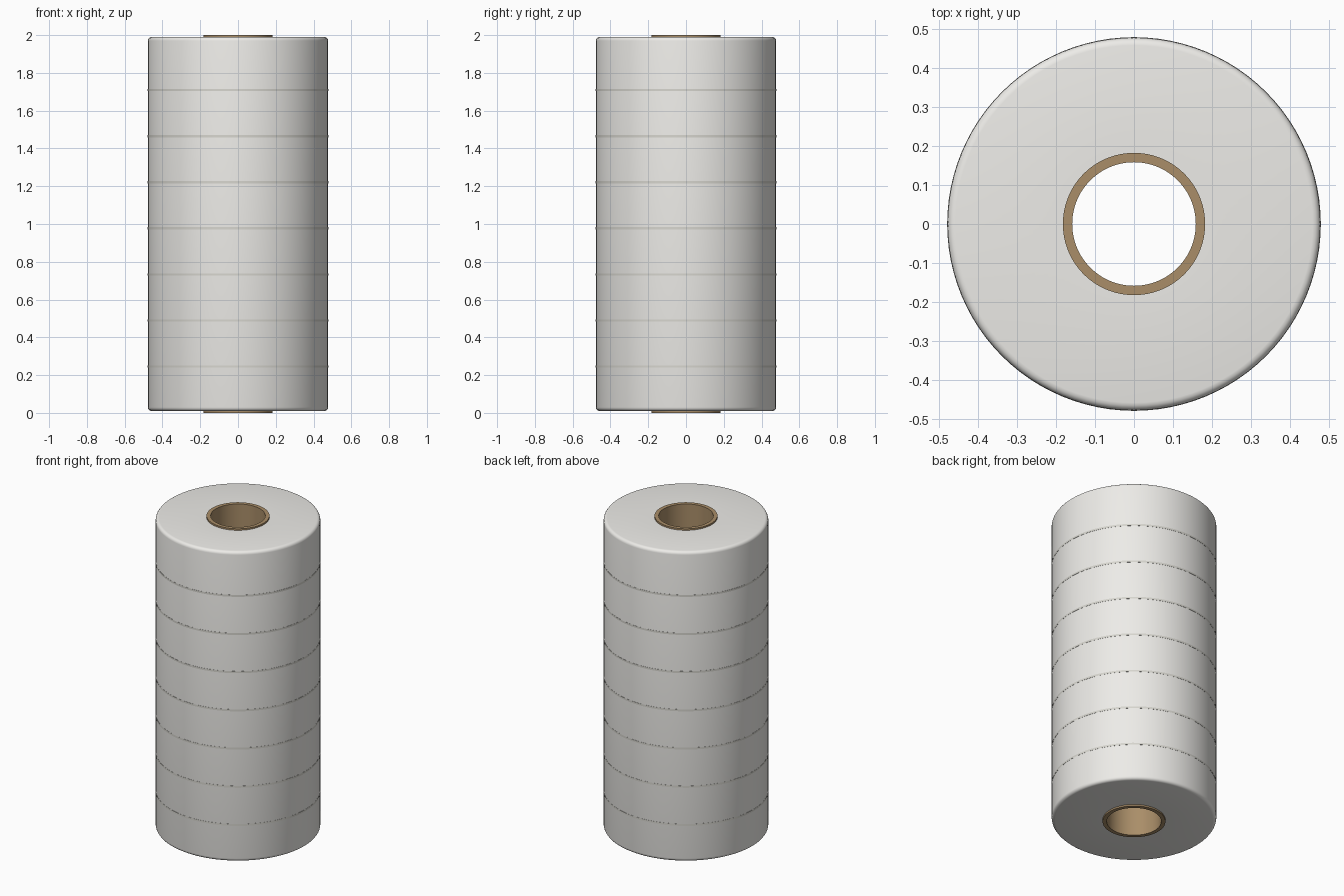
import bpy, bmesh, math

if "Cube" in bpy.data.objects:
    bpy.data.objects.remove(bpy.data.objects["Cube"])

SEGMENTS = 96


def material(name, rgb):
    mat = bpy.data.materials.new(name)
    mat.diffuse_color = (*rgb, 1)
    mat.use_nodes = True
    mat.node_tree.nodes["Principled BSDF"].inputs["Base Color"].default_value = mat.diffuse_color
    return mat


def lathe(name, profile, mat):
    """Spin a closed (radius, z) outline around the z axis."""
    bm = bmesh.new()
    rings = []
    for i in range(SEGMENTS):
        a = 2 * math.pi * i / SEGMENTS
        rings.append([bm.verts.new((r * math.cos(a), r * math.sin(a), z)) for r, z in profile])
    n = len(profile)
    for i in range(SEGMENTS):
        a, b = rings[i], rings[(i + 1) % SEGMENTS]
        for j in range(n):
            k = (j + 1) % n
            bm.faces.new((a[j], b[j], b[k], a[k]))
    bmesh.ops.recalc_face_normals(bm, faces=bm.faces)
    mesh = bpy.data.meshes.new(name)
    bm.to_mesh(mesh)
    bm.free()
    obj = bpy.data.objects.new(name, mesh)
    bpy.context.collection.objects.link(obj)
    mesh.materials.append(mat)
    bpy.ops.object.select_all(action='DESELECT')
    obj.select_set(True)
    bpy.context.view_layer.objects.active = obj
    bpy.ops.object.shade_smooth_by_angle(angle=math.radians(40))
    return obj


paper = material("paper", (0.85, 0.84, 0.81))
crease = material("crease", (0.68, 0.67, 0.62))
cardboard = material("cardboard", (0.40, 0.27, 0.14))

# Wound paper with rounded outer edges
R, INNER, LOW, HIGH, ROUND = 0.477, 0.181, 0.01, 1.99, 0.02
outline = [(INNER, LOW)]
for cz, start in ((LOW + ROUND, -90), (HIGH - ROUND, 0)):
    for s in range(5):
        t = math.radians(start + s * 22.5)
        outline.append((R - ROUND + ROUND * math.cos(t), cz + ROUND * math.sin(t)))
outline.append((INNER, HIGH))
lathe("paper_roll", outline, paper)

# Cardboard core, slightly longer than the paper
lathe("cardboard_core", [(0.158, 0), (0.182, 0), (0.182, 2), (0.158, 2)], cardboard)

# Perforation lines
for i in range(7):
    z = 0.245 + 0.244 * i
    lathe(f"perforation_line_{i + 1}",
          [(R - 0.003, z - 0.006), (R + 0.001, z - 0.006),
           (R + 0.001, z + 0.006), (R - 0.003, z + 0.006)], crease)
